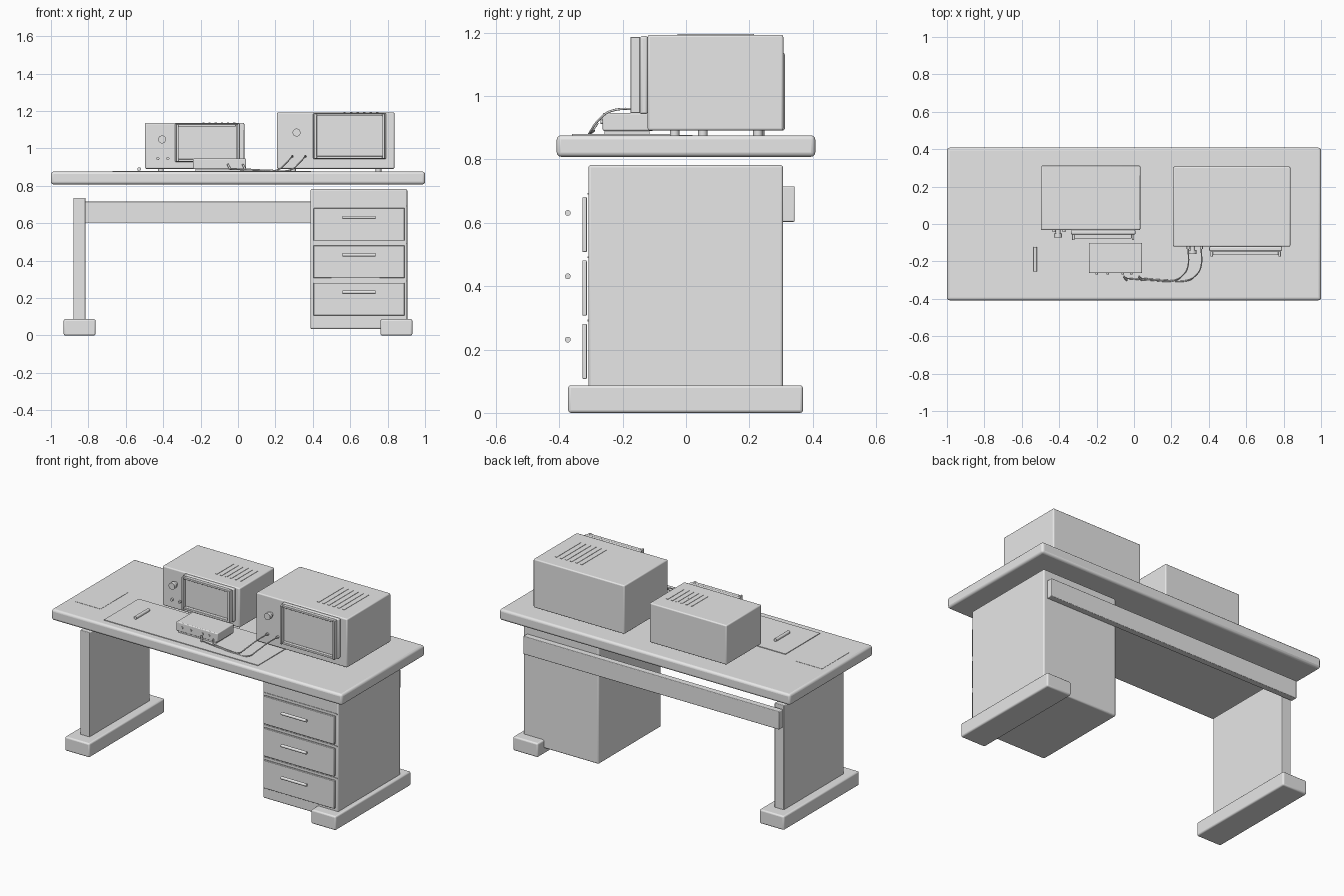
import bpy, math
from mathutils import Vector

if "Cube" in bpy.data.objects:
    bpy.data.objects.remove(bpy.data.objects["Cube"])

grey = bpy.data.materials.new("plain_grey")
grey.diffuse_color = (0.8, 0.8, 0.8, 1)
grey.use_nodes = True
grey.node_tree.nodes["Principled BSDF"].inputs["Base Color"].default_value = grey.diffuse_color


def box(name, x, y, z, bevel=0.0, segs=3):
    """Box from (min, max) ranges, with optional rounded edges."""
    bpy.ops.mesh.primitive_cube_add(size=1)
    o = bpy.context.object
    o.name = name
    size = [r[1] - r[0] for r in (x, y, z)]
    mid = Vector([(r[0] + r[1]) / 2 for r in (x, y, z)])
    for v in o.data.vertices:
        v.co = Vector([v.co[i] * size[i] for i in range(3)])
    o.location = mid
    o.data.materials.append(grey)
    if bevel:
        m = o.modifiers.new("round", "BEVEL")
        m.width, m.segments = bevel, segs
        bpy.ops.object.shade_smooth_by_angle(angle=math.radians(40))
    return o


def rod(name, p, q, r, sides=24):
    """Cylinder from p to q."""
    p, q = Vector(p), Vector(q)
    bpy.ops.mesh.primitive_cylinder_add(radius=r, depth=(q - p).length, vertices=sides,
                                        location=(p + q) / 2)
    o = bpy.context.object
    o.name = name
    o.rotation_euler = (q - p).to_track_quat('Z', 'Y').to_euler()
    o.data.materials.append(grey)
    bpy.ops.object.shade_smooth_by_angle(angle=math.radians(40))
    return o


def cable(name, pts, r):
    """Smooth tube through the points."""
    c = bpy.data.curves.new(name, 'CURVE')
    c.dimensions = '3D'
    c.bevel_depth, c.bevel_resolution, c.use_fill_caps = r, 2, True
    s = c.splines.new('BEZIER')
    s.bezier_points.add(len(pts) - 1)
    for bp, p in zip(s.bezier_points, pts):
        bp.co = p
        bp.handle_left_type = bp.handle_right_type = 'AUTO'
    o = bpy.data.objects.new(name, c)
    bpy.context.collection.objects.link(o)
    c.materials.append(grey)


# Desk: top, feet, left leg panel, rear beam
box("desk_top", (-1, 1), (-0.408, 0.408), (0.808, 0.876), 0.014)
for side, name in ((-1, "left_foot"), (1, "right_foot")):
    box(name, sorted((side * 0.762, side * 0.932)), (-0.372, 0.369), (0, 0.087), 0.009)
box("left_leg_panel", (-0.88, -0.815), (-0.295, 0.295), (0.06, 0.735), 0.004)
box("rear_beam", (-0.88, 0.88), (0.303, 0.343), (0.603, 0.715), 0.004)

# Drawer pedestal
box("pedestal", (0.387, 0.905), (-0.308, 0.306), (0.035, 0.782), 0.008)
for i in range(3):
    z = 0.594 - 0.2 * i
    box(f"drawer_front_{i + 1}", (0.404, 0.89), (-0.327, -0.313), (z - 0.087, z + 0.087), 0.003, 2)
    box(f"drawer_gap_{i + 1}", (0.392, 0.9), (-0.311, -0.306), (z + 0.095, z + 0.1))
    rod(f"drawer_handle_{i + 1}", (0.56, -0.373, z + 0.037), (0.735, -0.373, z + 0.037), 0.009)

# Work mat, paper and pen
box("work_mat", (-0.67, 0.39), (-0.36, -0.02), (0.875, 0.88))
box("paper_sheet", (-0.95, -0.77), (-0.25, 0.02), (0.875, 0.8775))
rod("pen", (-0.528, -0.255, 0.889), (-0.528, -0.123, 0.889), 0.01, 16)


def instrument(name, x, y, z, sx, sz, knob, jacks, vents, vent_y):
    """Bench instrument with hooded screen, knob, jacks, feet and vents."""
    f = y[0]
    box(name + "_case", x, y, z, 0.007)
    box(name + "_bezel", sx, (f - 0.024, f), sz, 0.007)
    box(name + "_screen", (sx[0] + 0.02, sx[1] - 0.02), (f - 0.029, f - 0.02),
        (sz[0] + 0.018, sz[1] - 0.018))
    # Four bars of the screen hood
    a, b, c, d, t = sx[0] + 0.007, sx[1] - 0.007, sz[0] + 0.003, sz[1] - 0.003, 0.013
    hood = (f - 0.054, f - 0.024)
    for part, bx, bz in (("left", (a, a + t), (c, d)), ("right", (b - t, b), (c, d)),
                         ("bottom", (a + t, b - t), (c, c + t)),
                         ("top", (a + t, b - t), (d - t, d))):
        hy = hood if part in ("left", "right") else (f - 0.046, f - 0.024)
        box(f"{name}_hood_{part}", bx, hy, bz, 0.002, 2)
    # Knob and jacks
    kx, kz = knob
    rod(name + "_knob_shaft", (kx, f, kz), (kx, f - 0.02, kz), 0.014)
    rod(name + "_knob", (kx, f - 0.018, kz), (kx, f - 0.04, kz), 0.021)
    for i, jx in enumerate(jacks[0]):
        rod(f"{name}_jack_{i + 1}", (jx, f, jacks[1]), (jx, f - 0.012, jacks[1]), 0.008, 16)
    # Feet
    for i, px in enumerate((x[0] + 0.085, x[1] - 0.085)):
        for j, py in enumerate((y[0] + 0.085, y[1] - 0.08)):
            rod(f"{name}_foot_{i}{j}", (px, py, 0.875), (px, py, z[0] + 0.002), 0.015, 16)
    # Top vents
    for i in range(6):
        vx = vents[0] + (vents[1] - vents[0]) * i / 5
        box(f"{name}_vent_{i + 1}", (vx - 0.006, vx + 0.006), vent_y, (z[1] - 0.003, z[1] + 0.002))


instrument("large_instrument", (0.209, 0.836), (-0.121, 0.307), (0.891, 1.193),
           (0.402, 0.792), (0.943, 1.189), (0.313, 1.085), ((0.29, 0.36), 0.957),
           (0.57, 0.745), (-0.027, 0.215))
instrument("small_instrument", (-0.497, 0.034), (-0.032, 0.312), (0.891, 1.136),
           (-0.338, 0.008), (0.927, 1.133), (-0.406, 1.048), ((-0.428, -0.375), 0.946),
           (-0.185, -0.02), (0.05, 0.215))

# Small bench supply with buttons
box("supply_box", (-0.241, 0.043), (-0.263, -0.101), (0.89, 0.946), 0.005)
box("supply_base", (-0.228, 0.03), (-0.257, -0.115), (0.878, 0.892))
for i, bx in enumerate((-0.2, -0.14, -0.06, -0.015)):
    rod(f"supply_button_{i + 1}", (bx, -0.26, 0.918), (bx, -0.269, 0.918), 0.007, 16)

# Probe cables and tips
for i, (dx, end) in enumerate(((0, -0.05), (0.07, 0.03))):
    cable(f"probe_cable_{i + 1}",
          [(0.29 + dx, -0.125, 0.957), (0.286 + dx, -0.235, 0.953),
           (0.26 + dx, -0.275, 0.925), (0.215 + dx, -0.302, 0.887),
           (0.09 + dx, -0.3, 0.884), (end, -0.29, 0.89)], 0.0035)
    rod(f"probe_tip_{i + 1}", (end + 0.01, -0.3, 0.887), (end - 0.005, -0.28, 0.915), 0.005, 12)
